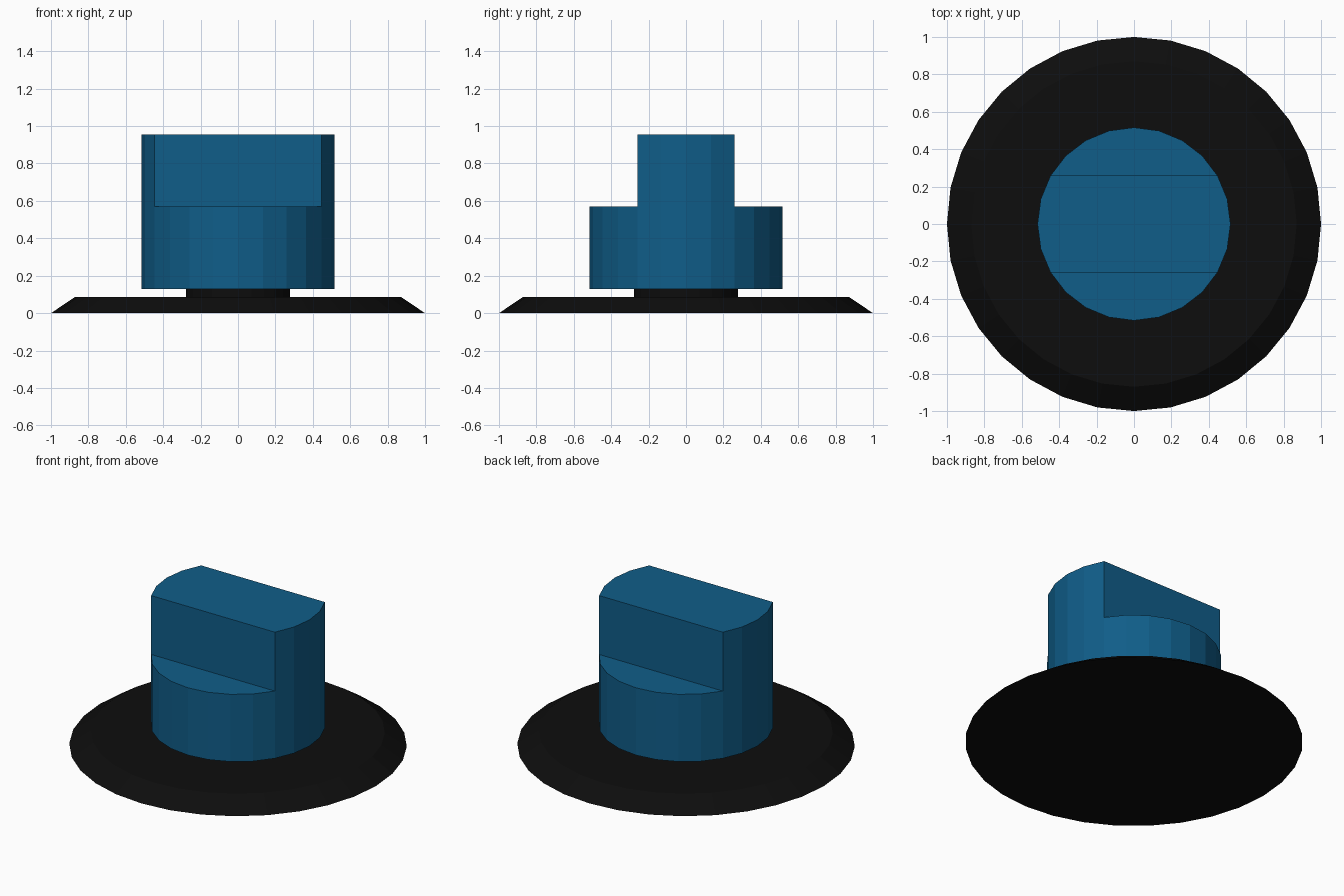
import bpy, bmesh
from math import sin, cos, pi

if "Cube" in bpy.data.objects:
    bpy.data.objects.remove(bpy.data.objects["Cube"])

def material(name, rgb):
    m = bpy.data.materials.new(name)
    m.diffuse_color = (*rgb, 1)
    m.use_nodes = True
    m.node_tree.nodes["Principled BSDF"].inputs["Base Color"].default_value = m.diffuse_color
    return m

def finish(bm, name, mat):
    bmesh.ops.recalc_face_normals(bm, faces=bm.faces[:])
    me = bpy.data.meshes.new(name)
    bm.to_mesh(me)
    bm.free()
    me.materials.append(mat)
    ob = bpy.data.objects.new(name, me)
    bpy.context.collection.objects.link(ob)
    return ob

def ring(bm, n, r, z):
    return [bm.verts.new((r * cos(2 * pi * i / n), r * sin(2 * pi * i / n), z)) for i in range(n)]

def frustum(n, r0, z0, r1, z1):
    """Capped n-sided frustum; returns the bmesh and its top face."""
    bm = bmesh.new()
    lo, hi = ring(bm, n, r0, z0), ring(bm, n, r1, z1)
    for i in range(n):
        j = (i + 1) % n
        bm.faces.new((lo[i], lo[j], hi[j], hi[i]))
    bm.faces.new(lo[::-1])
    return bm, bm.faces.new(hi)

black = material("black_plastic", (0.004, 0.004, 0.004))
blue = material("blue_plastic", (0.005, 0.11, 0.25))

# Bevelled base disc and short stem
bm, _ = frustum(32, 1.0, 0.0, 0.87, 0.087)
finish(bm, "base_disc", black)
bm, _ = frustum(24, 0.277, 0.087, 0.277, 0.13)
finish(bm, "stem", black)

# Knob: round body whose top is split by two chords, the middle strip raised as a grip
R, STEP, TOP = 0.516, 0.57, 0.955
bm, top = frustum(24, R, 0.13, R, STEP)
v = list(top.verts)
for a, b in ((2, 10), (14, 22)):
    bmesh.ops.connect_verts(bm, verts=[v[a], v[b]])
strip = next(f for f in v[2].link_faces if v[14] in f.verts)
raised = bmesh.ops.extrude_face_region(bm, geom=[strip])["geom"]
bmesh.ops.translate(bm, vec=(0, 0, TOP - STEP),
                    verts=[g for g in raised if isinstance(g, bmesh.types.BMVert)])
if strip.is_valid:
    bm.faces.remove(strip)
finish(bm, "knob", blue)
